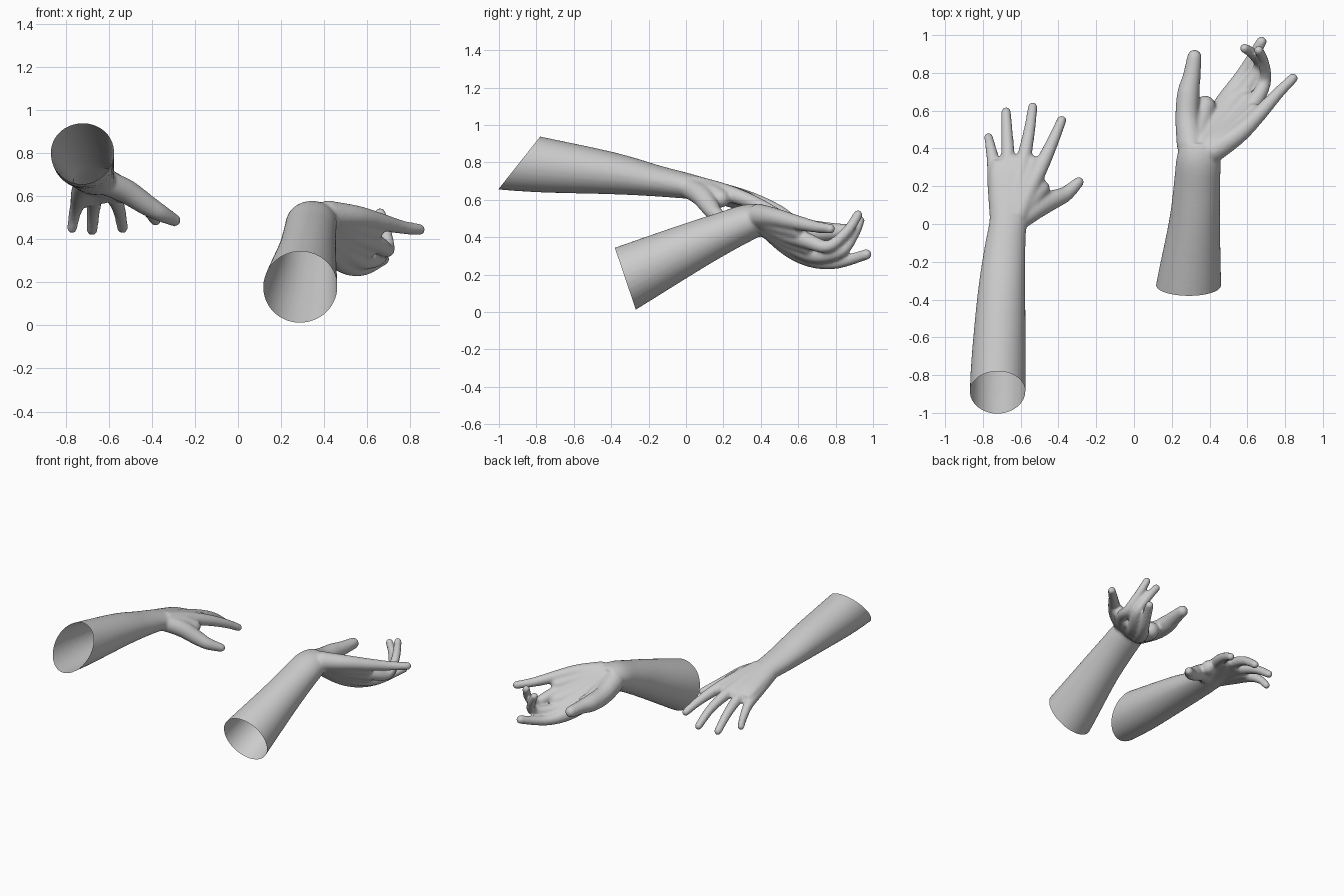
import bpy, bmesh, math
from mathutils import Vector, Matrix

UP = Vector((0, 0, 1))


def spline(pts, n=5):
    # Catmull-Rom through rows of (x, y, z, half width, half height)
    p = [pts[0]] + list(pts) + [pts[-1]]
    out = []
    for i in range(1, len(p) - 2):
        for k in range(n):
            t = k / n
            out.append([0.5 * (2 * b + (c - a) * t + (2 * a - 5 * b + 4 * c - d) * t * t
                               + (3 * b - a - 3 * c + d) * t ** 3)
                        for a, b, c, d in zip(p[i - 1], p[i], p[i + 1], p[i + 2])])
    return out + [list(pts[-1])]


def loft(bm, pts, sides=20):
    # elliptical tube along a path
    rows = spline(pts)
    pos = [Vector(r[:3]) for r in rows]
    rings = []
    for i, r in enumerate(rows):
        t = (pos[min(i + 1, len(pos) - 1)] - pos[max(i - 1, 0)]).normalized()
        s = t.cross(UP).normalized()
        u = s.cross(t)
        rings.append([bm.verts.new(pos[i] + s * r[3] * math.cos(a) + u * r[4] * math.sin(a))
                      for a in (2 * math.pi * k / sides for k in range(sides))])
    for a, b in zip(rings, rings[1:]):
        for k in range(sides):
            j = (k + 1) % sides
            bm.faces.new((a[k], a[j], b[j], b[k]))
    bm.faces.new(rings[0][::-1])
    bm.faces.new(rings[-1])


def finger(bm, pts):
    # round tube with a ball at each end
    loft(bm, [(x, y, z, r, r) for x, y, z, r in pts], 14)
    for x, y, z, r in (pts[0], pts[-1]):
        bmesh.ops.create_uvsphere(bm, u_segments=14, v_segments=8, radius=r,
                                  matrix=Matrix.Translation((x, y, z)))


def mix(a, b, t):
    return tuple(p + (q - p) * t for p, q in zip(a, b))


def arm(name, forearm, fingers, cut_co, cut_no):
    bm = bmesh.new()
    loft(bm, forearm, 32)
    for f in fingers:
        finger(bm, f)
    # flesh of the palm between neighbouring fingers
    for i, (f, g) in enumerate(zip(fingers, fingers[1:])):
        m = [mix(f[k], g[k], 0.5) for k in range(3)]
        m[2] = mix(m[1], m[2], 0.5 if i == 0 else 0.85)
        finger(bm, m)
    bmesh.ops.recalc_face_normals(bm, faces=bm.faces)
    me = bpy.data.meshes.new(name)
    bm.to_mesh(me)
    bm.free()
    ob = bpy.data.objects.new(name, me)
    bpy.context.collection.objects.link(ob)
    bpy.ops.object.select_all(action='DESELECT')
    bpy.context.view_layer.objects.active = ob
    ob.select_set(True)
    # fuse into one skin
    m = ob.modifiers.new("fuse", 'REMESH')
    m.mode = 'VOXEL'
    m.voxel_size = 0.009
    s = ob.modifiers.new("soften", 'SMOOTH')
    s.factor = 0.5
    s.iterations = 9
    for n in ("fuse", "soften"):
        bpy.ops.object.modifier_apply(modifier=n)
    # open the elbow end
    bm = bmesh.new()
    bm.from_mesh(ob.data)
    bmesh.ops.bisect_plane(bm, geom=bm.verts[:] + bm.edges[:] + bm.faces[:],
                           plane_co=cut_co, plane_no=cut_no, clear_outer=True)
    bm.to_mesh(ob.data)
    bm.free()
    bpy.ops.object.shade_smooth()


# arm reaching out with the palm down
arm("palm_down_arm",
    [(-.725, -1.12, .835, .145, .17), (-.72, -.8, .79, .146, .15), (-.703, -.4, .742, .128, .113),
     (-.685, -.15, .70, .11, .083), (-.667, 0, .675, .1, .069), (-.65, .12, .655, .115, .054),
     (-.63, .25, .625, .135, .042), (-.62, .32, .605, .13, .03)],
    [[(-.63, .01, .668, .058), (-.525, .08, .625, .058), (-.425, .13, .56, .05),
      (-.36, .16, .522, .041), (-.293, .222, .487, .029)],
     [(-.61, .05, .68, .05), (-.545, .2, .642, .047), (-.475, .34, .595, .039),
      (-.42, .46, .54, .031), (-.383, .55, .487, .026)],
     [(-.645, .05, .68, .05), (-.612, .2, .642, .047), (-.582, .35, .603, .039),
      (-.553, .5, .54, .031), (-.536, .62, .452, .026)],
     [(-.685, .05, .67, .05), (-.675, .2, .632, .046), (-.667, .34, .59, .038),
      (-.672, .48, .525, .031), (-.677, .595, .442, .026)],
     [(-.718, .05, .66, .048), (-.733, .2, .612, .043), (-.745, .33, .563, .035),
      (-.76, .41, .51, .028), (-.77, .46, .45, .024)]],
    (0, -1.0, .66), (0, -.29, .23))

# arm with the bent wrist and the cupped palm turned up
arm("palm_up_arm",
    [(.28, -.47, .11, .18, .188), (.29, -.325, .18, .172, .174), (.32, 0, .335, .136, .134),
     (.333, .2, .425, .123, .11), (.342, .34, .482, .117, .096), (.35, .43, .495, .1, .075)],
    [[(.3, .42, .475, .075), (.282, .56, .44, .064), (.288, .69, .43, .06),
      (.305, .78, .43, .048), (.32, .885, .43, .039)],
     [(.34, .44, .46, .065), (.43, .56, .35, .06), (.505, .68, .285, .05),
      (.585, .81, .265, .034), (.675, .965, .308, .029)],
     [(.37, .42, .475, .065), (.48, .56, .37, .056), (.58, .695, .305, .046),
      (.665, .83, .325, .033), (.63, .9, .42, .029), (.585, .93, .49, .026)],
     [(.4, .41, .5, .065), (.53, .53, .425, .052), (.64, .65, .38, .044),
      (.695, .76, .35, .033), (.685, .86, .43, .029), (.66, .92, .52, .026)],
     [(.42, .39, .515, .065), (.55, .475, .505, .052), (.655, .575, .482, .042),
      (.76, .69, .456, .032), (.842, .772, .445, .027)]],
    (0, -.325, .18), (0, -.325, -.11))
